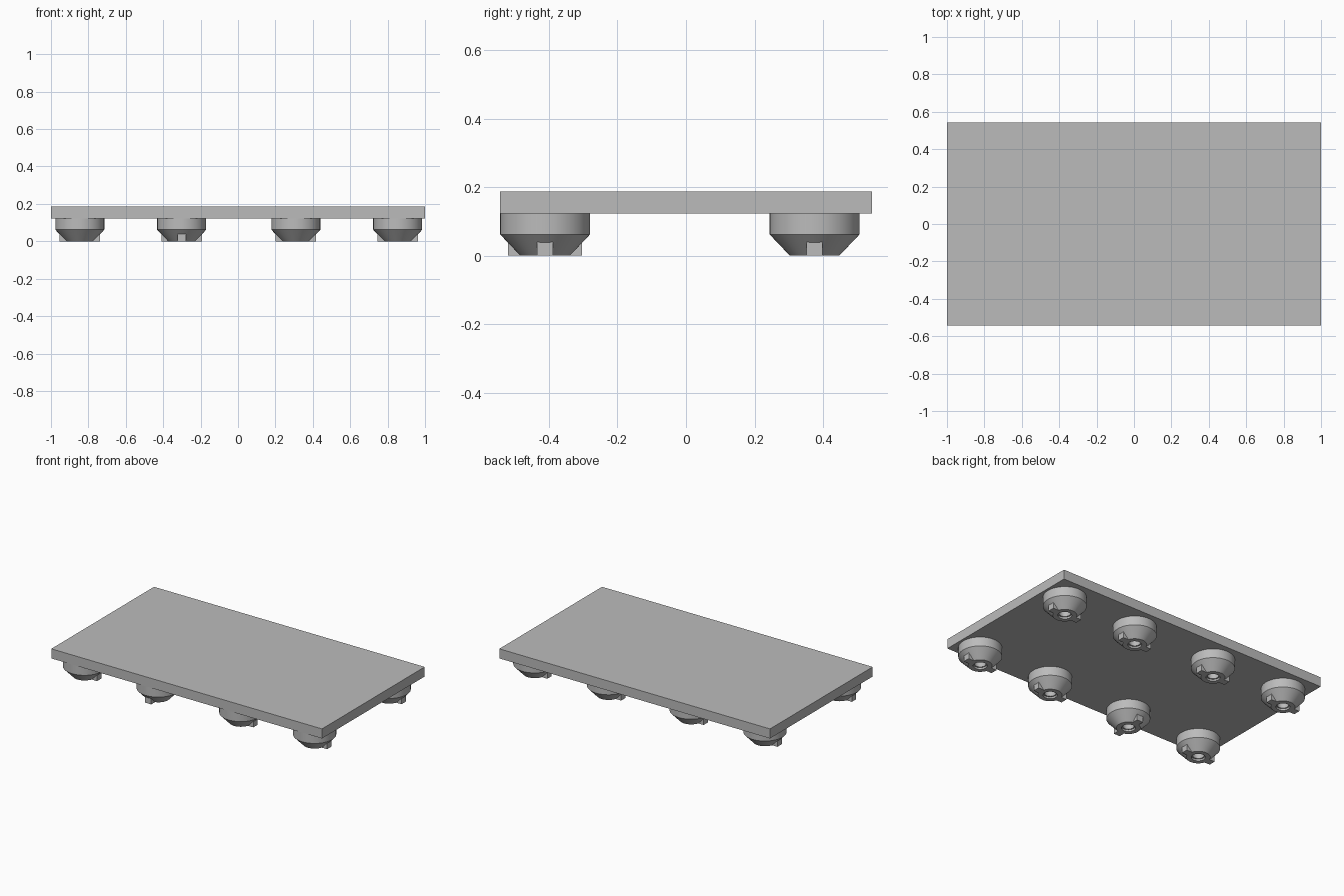
import bpy
import bmesh
import math
from mathutils import Matrix, Vector

cube = bpy.data.objects.get("Cube")
if cube:
    bpy.data.objects.remove(cube, do_unlink=True)

# Single grey material
grey = bpy.data.materials.new("plain grey")
grey.use_nodes = True
GREY = (0.5, 0.5, 0.5, 1)
grey.diffuse_color = GREY
grey.node_tree.nodes["Principled BSDF"].inputs["Base Color"].default_value = GREY

SLAB_BOTTOM, SLAB_TOP = 0.123, 0.187
SEGMENTS = 64


def add_box(bm, size, centre):
    matrix = Matrix.Translation(centre) @ Matrix.Diagonal((*size, 1))
    bmesh.ops.create_cube(bm, size=1, matrix=matrix)


def add_ring(bm, profile):
    """Revolve a closed (radius, height) profile around z."""
    rows = []
    for i in range(SEGMENTS):
        a = 2 * math.pi * i / SEGMENTS
        rows.append([bm.verts.new((r * math.cos(a), r * math.sin(a), z)) for r, z in profile])
    n = len(profile)
    for i, row in enumerate(rows):
        following = rows[(i + 1) % SEGMENTS]
        for j in range(n):
            k = (j + 1) % n
            bm.faces.new((row[j], following[j], following[k], row[k]))


def finish(bm, name, location=(0, 0, 0), turn=0.0):
    bmesh.ops.recalc_face_normals(bm, faces=bm.faces)
    mesh = bpy.data.meshes.new(name)
    bm.to_mesh(mesh)
    bm.free()
    mesh.materials.append(grey)
    obj = bpy.data.objects.new(name, mesh)
    obj.location = location
    obj.rotation_euler.z = turn
    bpy.context.collection.objects.link(obj)
    return obj


# Flat slab
bm = bmesh.new()
add_box(bm, (2, 1.084, SLAB_TOP - SLAB_BOTTOM), (0, 0, (SLAB_TOP + SLAB_BOTTOM) / 2))
finish(bm, "slab")

# Foot profile: straight collar, tapered base, stepped centre bore
FOOT = [(0.034, SLAB_BOTTOM), (0.131, SLAB_BOTTOM), (0.131, 0.062),
        (0.072, 0), (0.042, 0), (0.042, 0.012), (0.034, 0.012)]

feet = []
for row, y in (("front", -0.411), ("back", 0.375)):
    for column, x in enumerate((-0.846, -0.301, 0.309, 0.854)):
        # One front foot is turned a quarter
        turn = math.pi / 2 if row == "front" and column == 1 else 0
        bm = bmesh.new()
        add_ring(bm, FOOT)
        feet.append(finish(bm, f"{row}_foot_{column + 1}", (x, y, 0), turn))

        # Pair of opposite locking tabs
        bm = bmesh.new()
        for side in (-1, 1):
            add_box(bm, (0.048, 0.046, 0.04), Vector((side * 0.084, 0, 0.02)))
        finish(bm, f"{row}_foot_tabs_{column + 1}", (x, y, 0), turn)

# Smooth the round walls, keep the rims sharp
bpy.ops.object.select_all(action="DESELECT")
for foot in feet:
    foot.select_set(True)
bpy.context.view_layer.objects.active = feet[0]
bpy.ops.object.shade_smooth_by_angle(angle=math.radians(30))
